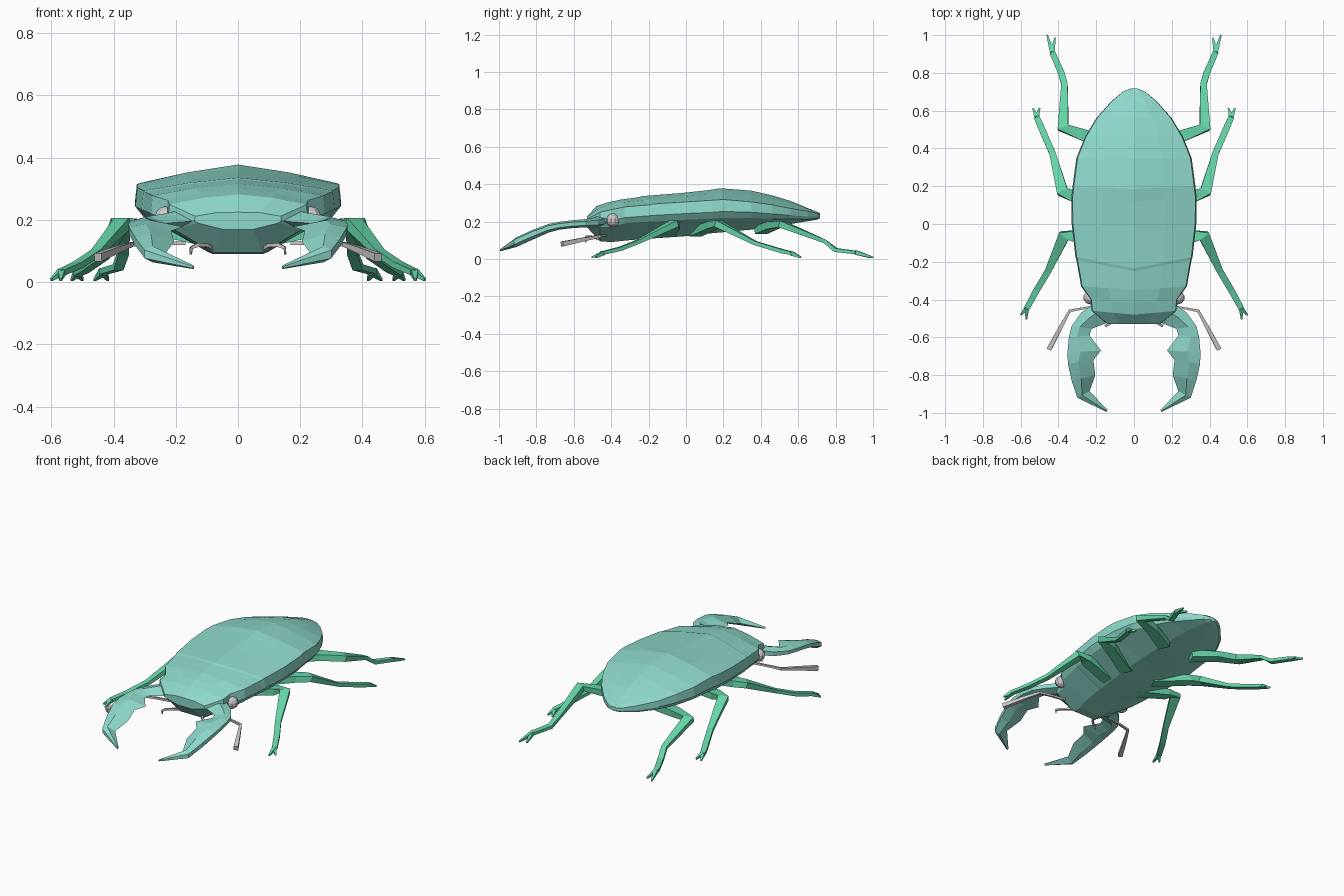
import bpy
import bmesh
from mathutils import Vector

cube = bpy.data.objects.get("Cube")
if cube:
    bpy.data.objects.remove(cube, do_unlink=True)


def make_material(name, red, green, blue):
    material = bpy.data.materials.new(name)
    material.use_nodes = True
    colour = (red, green, blue, 1)
    material.diffuse_color = colour
    shader = material.node_tree.nodes["Principled BSDF"]
    shader.inputs["Base Color"].default_value = colour
    shader.inputs["Roughness"].default_value = .8
    return material


shell_teal = make_material("shell teal", .27, .69, .60)
leg_green = make_material("leg green", .13, .67, .39)
soft_grey = make_material("soft grey", .62, .58, .59)


def finish(name, bm, material):
    """Turn a bmesh into a flat-shaded object with one colour."""
    bmesh.ops.recalc_face_normals(bm, faces=bm.faces)
    mesh = bpy.data.meshes.new(name)
    bm.to_mesh(mesh)
    bm.free()
    mesh.materials.append(material)
    part = bpy.data.objects.new(name, mesh)
    bpy.context.collection.objects.link(part)
    return part


def loft(name, rings, material):
    """Skin a list of closed rings and cap both ends."""
    bm = bmesh.new()
    loops = [[bm.verts.new(point) for point in ring] for ring in rings]
    count = len(loops[0])
    for here, there in zip(loops, loops[1:]):
        for i in range(count):
            j = (i + 1) % count
            bm.faces.new((here[i], here[j], there[j], there[i]))
    bm.faces.new(loops[0])
    bm.faces.new(loops[-1])
    return finish(name, bm, material)


def limb(name, path, widths, material, flatness=1):
    """Flat-topped tapering bar along a bent path, from half widths."""
    points = [Vector(point) for point in path]
    rings = []
    for i, (point, width) in enumerate(zip(points, widths)):
        before = points[max(i - 1, 0)]
        after = points[min(i + 1, len(points) - 1)]
        tangent = (after - before).normalized()
        across = tangent.cross(Vector((0, 0, 1))).normalized()
        upward = across.cross(tangent) * width * flatness
        across *= width
        rings.append([point + across + upward, point - across + upward,
                      point - across - upward, point + across - upward])
    return loft(name, rings, material)


def mirrored(path, side):
    return [(side * x, y, z) for x, y, z in path]


# Body: position, half width, ridge, upper edge, lower edge, belly, ridge sweep
stations = [
    (-.53, .14, .225, .212, .19, .17, 0),
    (-.46, .225, .282, .25, .17, .095, -.02),
    (-.40, .23, .302, .263, .17, .09, -.02),
    (-.33, .28, .317, .278, .19, .098, -.02),
    (-.19, .305, .331, .29, .20, .11, -.06),
    (-.175, .31, .336, .294, .20, .11, -.06),
    (0, .33, .353, .305, .21, .122, -.02),
    (.14, .332, .368, .314, .215, .138, -.02),
    (.20, .325, .378, .318, .22, .143, -.015),
    (.35, .305, .365, .305, .22, .157, 0),
    (.46, .26, .34, .29, .215, .172, 0),
    (.56, .20, .31, .27, .213, .187, 0),
    (.65, .12, .272, .255, .212, .202, 0),
    (.70, .06, .25, .245, .217, .21, 0),
    (.717, .02, .24, .238, .22, .217, 0),
]


def body_ring(y, width, ridge, edge, low, belly, sweep):
    half = [
        (width * .5, y + sweep * .5, (ridge + edge) / 2 + .005),
        (width * .98, y, edge),
        (width, y, low + (edge - low) * .35),
        (width * .92, y, low),
        (width * .35, y, belly),
    ]
    top = [(0, y + sweep, ridge)]
    return top + half + mirrored(half[::-1], -1)


loft("body_shell", [body_ring(*station) for station in stations], shell_teal)

# Jaw: inner edge, outer edge, height, half thickness
jaw_stations = [
    ((.10, -.50), (.21, -.42), .205, .03),
    ((.16, -.53), (.28, -.47), .195, .026),
    ((.225, -.555), (.33, -.54), .19, .022),
    ((.235, -.59), (.345, -.60), .187, .021),
    ((.175, -.67), (.352, -.68), .178, .021),
    ((.215, -.72), (.35, -.74), .165, .023),
    ((.205, -.80), (.33, -.83), .13, .026),
    ((.235, -.885), (.30, -.92), .09, .026),
    ((.14, -.985), (.145, -.995), .048, .006),
]


def jaw_ring(inner, outer, height, thick, side):
    inner, outer = Vector(inner), Vector(outer)
    ring = []
    for blend, lift in ((0, 0), (.6, 1), (1, .5), (1, -.5), (.6, -1)):
        spot = inner.lerp(outer, blend)
        ring.append((side * spot.x, spot.y, height + lift * thick))
    return ring


# Legs: hip, thigh, knee, shin bend, ankle, foot
leg_paths = {
    "front": [(.10, -.10, .138), (.31, -.065, .18), (.37, -.062, .19),
              (.455, -.25, .095), (.515, -.35, .055), (.567, -.445, .032)],
    "middle": [(.10, .05, .142), (.31, .145, .182), (.378, .17, .19),
               (.43, .37, .085), (.495, .52, .04), (.515, .565, .03)],
    "rear": [(.10, .40, .155), (.25, .465, .18), (.375, .51, .187),
             (.368, .74, .095), (.385, .80, .048), (.433, .91, .034)],
}
leg_widths = (.036, .032, .03, .017, .017, .015)
claw_spread = {"front": ((.6, -.482), (.57, -.505)),
               "middle": ((.50, .614), (.534, .612)),
               "rear": ((.418, .985), (.46, 1))}

antenna_path = [(.17, -.43, .125), (.26, -.445, .125), (.34, -.46, .122),
                (.39, -.55, .104), (.45, -.663, .08)]
palp_path = [(.08, -.45, .105), (.10, -.50, .118), (.13, -.53, .12),
             (.15, -.54, .11), (.152, -.535, .09)]

for side, word in ((1, "left"), (-1, "right")):
    loft(word + "_jaw", [jaw_ring(*s, side) for s in jaw_stations], shell_teal)

    for place, path in leg_paths.items():
        leg_name = f"{word}_{place}_leg"
        limb(leg_name, mirrored(path, side), leg_widths, leg_green, .6)
        # Pair of claws on each foot
        for number, (x, y) in enumerate(claw_spread[place]):
            claw = mirrored([path[-1], (x, y, .008)], side)
            limb(f"{leg_name}_claw_{number}", claw, (.012, .004), leg_green)

    # Feelers and mouth hooks
    limb(word + "_antenna", mirrored(antenna_path, side),
         (.006, .006, .007, .010, .013), soft_grey)
    limb(word + "_palp", mirrored(palp_path, side),
         (.007, .006, .006, .005, .003), soft_grey)

    # Eye
    bm = bmesh.new()
    bmesh.ops.create_uvsphere(bm, u_segments=10, v_segments=7, radius=.037)
    eye = finish(word + "_eye", bm, soft_grey)
    eye.location = (side * .232, -.39, .207)
